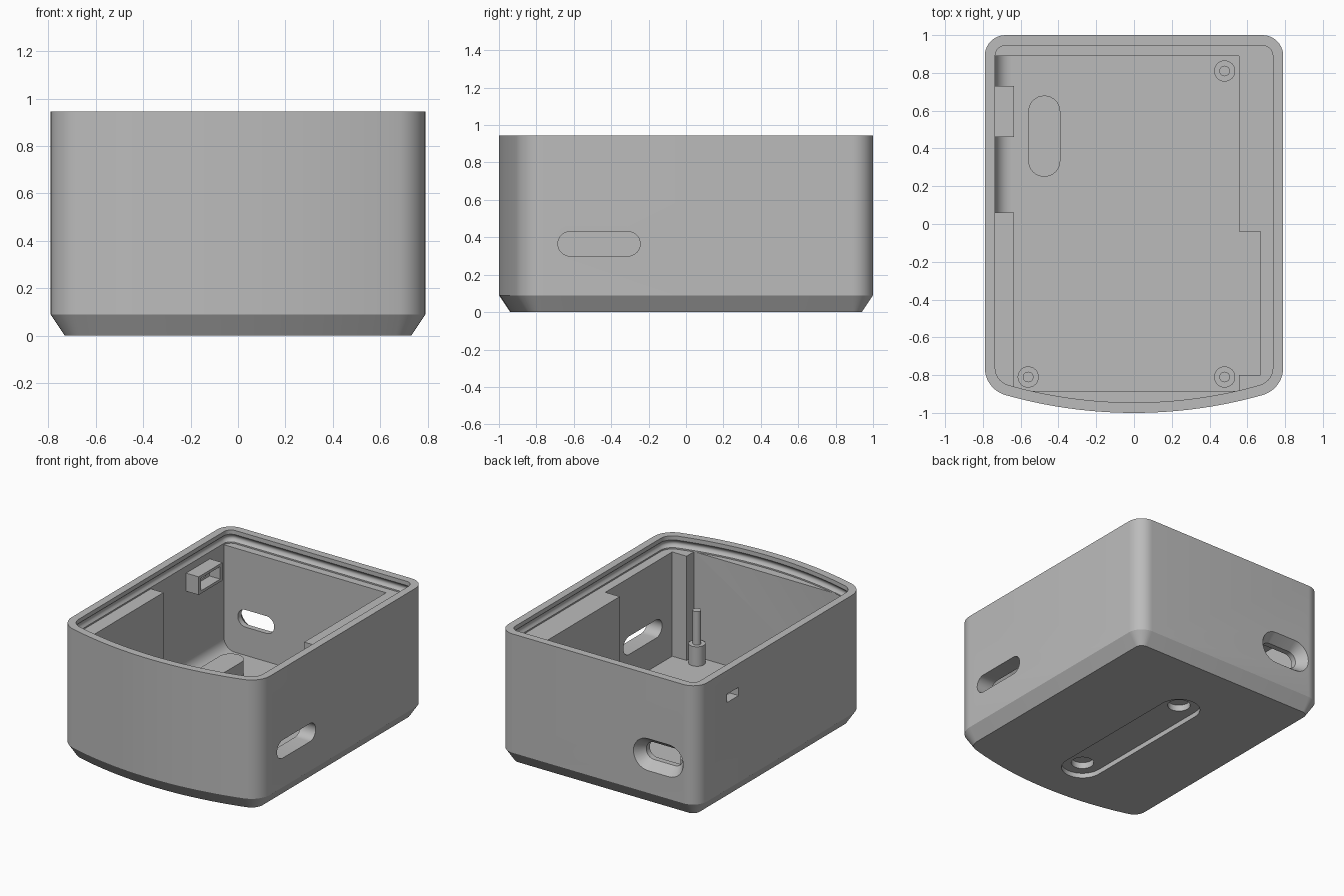
import bpy
import bmesh
from math import sin, cos, pi, atan2, sqrt
from mathutils import Vector

cube = bpy.data.objects.get("Cube")
if cube:
    bpy.data.objects.remove(cube, do_unlink=True)

grey = bpy.data.materials.new("plain grey")
grey.use_nodes = True
colour = (0.5, 0.5, 0.5, 1)
grey.diffuse_color = colour
grey.node_tree.nodes["Principled BSDF"].inputs["Base Color"].default_value = colour


def loft(name, rings):
    """Closed solid through matching rings of points."""
    bm = bmesh.new()
    loops = [[bm.verts.new(p) for p in ring] for ring in rings]
    n = len(loops[0])
    for low, high in zip(loops, loops[1:]):
        for i in range(n):
            j = (i + 1) % n
            bm.faces.new((low[i], low[j], high[j], high[i]))
    bm.faces.new(loops[0])
    bm.faces.new(loops[-1])
    bmesh.ops.recalc_face_normals(bm, faces=bm.faces)
    mesh = bpy.data.meshes.new(name)
    bm.to_mesh(mesh)
    bm.free()
    mesh.materials.append(grey)
    obj = bpy.data.objects.new(name, mesh)
    bpy.context.collection.objects.link(obj)
    return obj


def box(name, low, high):
    ring = [(low[0], low[1]), (high[0], low[1]), (high[0], high[1]), (low[0], high[1])]
    return loft(name, [[(x, y, z) for x, y in ring] for z in (low[2], high[2])])


def arc(cx, cy, r, start, end, steps):
    return [(cx + r * cos(start + (end - start) * i / steps),
             cy + r * sin(start + (end - start) * i / steps)) for i in range(steps + 1)]


def pill(half, r, steps=16):
    """Stadium outline, long along its first axis."""
    return arc(half, 0, r, -pi / 2, pi / 2, steps) + arc(-half, 0, r, pi / 2, 1.5 * pi, steps)


def pill_solid(name, centre, along, across, layers):
    """Stack of stadium rings; each layer is (half length, radius, depth)."""
    c, u, v = Vector(centre), Vector(along), Vector(across)
    w = u.cross(v)
    return loft(name, [[c + u * a + v * b + w * d for a, b in pill(h, r)] for h, r, d in layers])


def outline(inset):
    """Rounded plan with a bowed front edge, offset inwards."""
    back, front, bow = 0.11, 0.15, 2.5
    bx, by, fx = 0.79 - back, 1 - back, 0.79 - front
    fy = bow - 1 - sqrt((bow - front) ** 2 - fx ** 2)
    t = atan2(fy - (bow - 1), fx)
    return (arc(bx, by, back - inset, 0, pi / 2, 10)
            + arc(-bx, by, back - inset, pi / 2, pi, 10)
            + arc(-fx, fy, front - inset, pi, 2 * pi - (t + pi), 10)[:-1]
            + arc(0, bow - 1, bow - inset, -pi - t, t, 28)
            + arc(fx, fy, front - inset, t, 0, 10)[1:])


def plan_solid(name, layers):
    return loft(name, [[(x, y, z) for x, y in outline(d)] for d, z in layers])


def cut(target, *cutters):
    for c in cutters:
        c.hide_render = True
        mod = target.modifiers.new("cut", 'BOOLEAN')
        mod.operation, mod.solver, mod.object = 'DIFFERENCE', 'EXACT', c
        bpy.context.view_layer.objects.active = target
        bpy.ops.object.modifier_apply(modifier=mod.name)


X, Y, Z = (1, 0, 0), (0, 1, 0), (0, 0, 1)
FLOOR, LEDGE, TOP = 0.1, 0.85, 0.945

# Outer shell with chamfered base
shell = plan_solid("case_shell", [(0.06, 0), (0, 0.09), (0, TOP)])

# Lid seat with a rounded snap groove
groove = [(0.055 - 0.015 * sin(pi * i / 8), LEDGE + 0.01 + 0.055 * i / 8) for i in range(9)]
seat = plan_solid("seat_cutter", [(0.055, LEDGE)] + groove + [(0.055, TOP + 0.05)])

# Stepped inner cavity
plan = [(-0.735, 0.89), (0.555, 0.89), (0.555, -0.04), (0.67, -0.04), (0.67, -0.8),
        (0.555, -0.8), (0.555, -0.885), (-0.635, -0.885), (-0.635, 0.06), (-0.735, 0.06)]
cavity = loft("cavity_cutter", [[(x, y, z) for x, y in plan] for z in (FLOOR, LEDGE + 0.002)])

# Side slot, flared back port and small side window
slot = pill_solid("slot_cutter", (0.6, -0.465, 0.365), Y, Z, [(0.155, 0.065, 0), (0.155, 0.065, 0.3)])
port = pill_solid("port_cutter", (-0.48, 1, 0.365), (-1, 0, 0), Z,
                  [(0.083, 0.062, -0.2), (0.083, 0.062, -0.07), (0.083, 0.115, 0), (0.083, 0.115, 0.05)])
window = box("window_cutter", (-0.9, 0.53, 0.715), (-0.6, 0.66, 0.775))

# Mounting recess with two blind holes underneath
recess = pill_solid("recess_cutter", (-0.03, -0.07, 0), Y, (-1, 0, 0), [(0.5, 0.14, -0.05), (0.5, 0.14, 0.035)])
holes = [pill_solid("hole_cutter", (-0.03, -0.07 + s * 0.5, 0), Y, (-1, 0, 0),
                    [(0.0005, 0.075, -0.05), (0.0005, 0.075, 0.08)]) for s in (-1, 1)]
cut(shell, seat, cavity, slot, port, window, recess, *holes)

# Hollow housing behind the side window
housing = box("window_housing", (-0.745, 0.46, 0.68), (-0.635, 0.73, 0.81))
pocket = box("pocket_cutter", (-0.72, 0.485, 0.7), (-0.6, 0.705, 0.79))
cut(housing, pocket, window)
for helper in (seat, cavity, slot, port, window, recess, pocket, *holes):
    bpy.data.objects.remove(helper, do_unlink=True)

# Rounded fillet where the side wall meets the floor
r = 0.085
curve = arc(-0.735 + r, FLOOR + r, r, pi, 1.5 * pi, 10) + [(-0.65, FLOOR - 0.005), (-0.74, FLOOR - 0.005), (-0.74, FLOOR + r)]
fillet = loft("floor_fillet", [[(x, y, z) for x, z in curve] for y in (0.06, 0.89)])

# Raised oval pad on the floor
pad = pill_solid("floor_pad", (-0.475, 0.465, FLOOR), Y, (-1, 0, 0), [(0.13, 0.085, -0.005), (0.13, 0.085, 0.11)])

# Stepped locating posts
posts = []
for x, y in ((0.48, 0.81), (0.48, -0.81), (-0.56, -0.81)):
    steps = [(0.056, FLOOR - 0.005), (0.056, 0.24), (0.028, 0.24), (0.028, 0.48)]
    posts.append(loft("locating_post", [[(px, py, z) for px, py in arc(x, y, rad, 0, 2 * pi, 24)[:-1]]
                                        for rad, z in steps]))

# Smooth curved walls, sharp edges kept
bpy.ops.object.select_all(action='DESELECT')
for obj in [shell, housing, fillet, pad] + posts:
    obj.select_set(True)
    bpy.context.view_layer.objects.active = obj
bpy.ops.object.shade_smooth_by_angle(angle=pi / 6)
